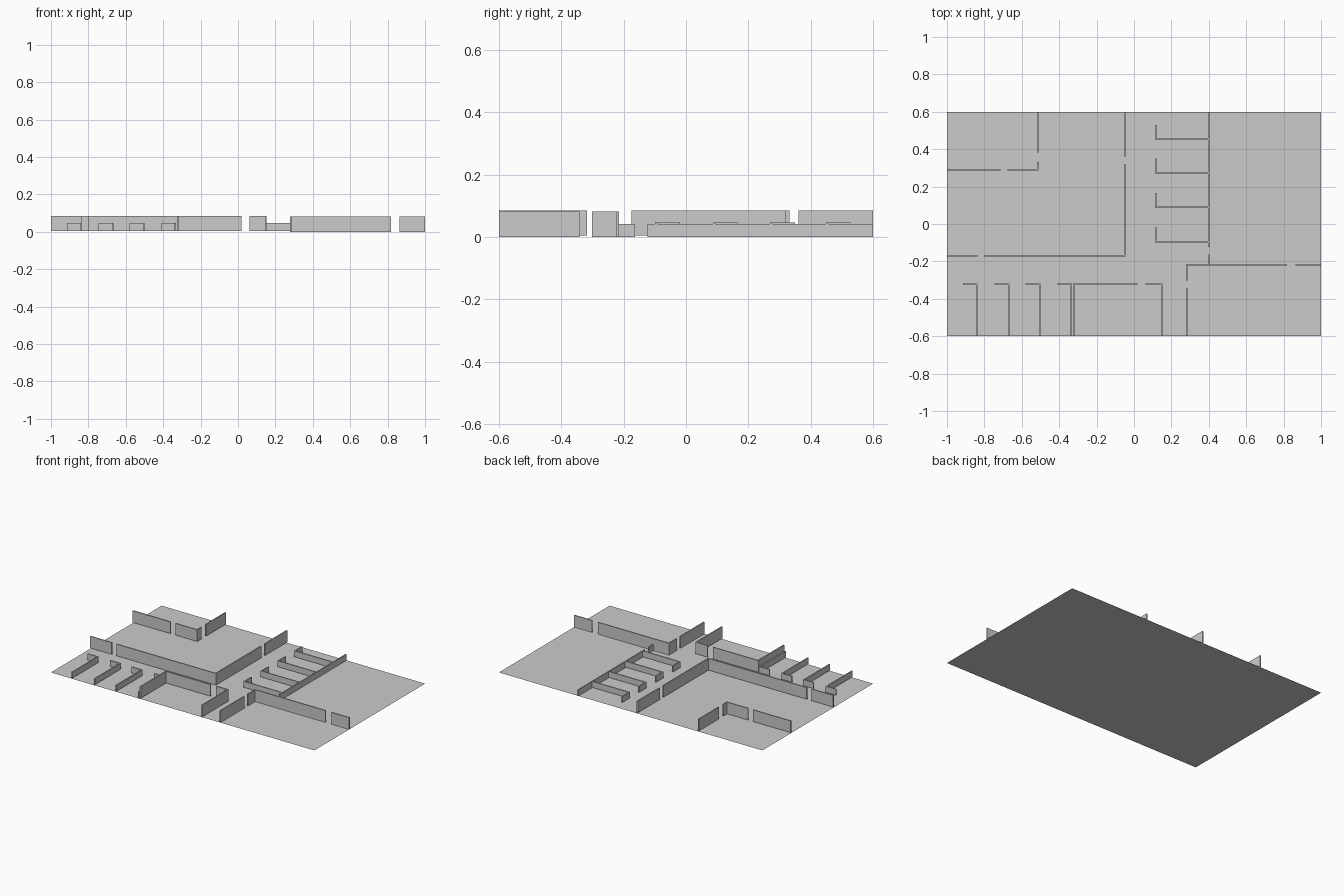
import bpy

if "Cube" in bpy.data.objects:
    bpy.data.objects.remove(bpy.data.objects["Cube"])

T = 0.008          # wall thickness
H = T / 2


def box(name, x0, x1, y0, y1, z0, z1):
    bpy.ops.mesh.primitive_cube_add(size=1, location=((x0 + x1) / 2, (y0 + y1) / 2, (z0 + z1) / 2))
    ob = bpy.context.object
    ob.name = name
    ob.scale = (x1 - x0, y1 - y0, z1 - z0)
    bpy.ops.object.transform_apply(location=False, rotation=False, scale=True)
    return ob


def wall_x(name, y, x0, x1, z):
    """Wall running along x, centred on y."""
    box(name, x0, x1, y - H, y + H, *z)


def wall_y(name, x, y0, y1, z):
    """Wall running along y, centred on x."""
    box(name, x - H, x + H, y0, y1, *z)


TALL = (0.005, 0.085)
LOW = (0.005, 0.046)
SIDE_TALL = (0.0, 0.081)
SIDE_LOW = (0.0, 0.042)

# Floor sheet
bpy.ops.mesh.primitive_plane_add(size=1)
floor = bpy.context.object
floor.name = "floor"
floor.scale = (2, 1.2, 1)
bpy.ops.object.transform_apply(location=False, rotation=False, scale=True)

# Corner closet, with two door gaps
wall_y("closet_side_wall", -0.514, 0.383, 0.6, TALL)
wall_y("closet_side_stub", -0.514, 0.286, 0.332, TALL)
wall_x("closet_front_wall", 0.29, -1, -0.714, TALL)
wall_x("closet_front_stub", 0.29, -0.676, -0.51, TALL)

# Large room
wall_y("main_side_wall_back", -0.05, 0.36, 0.6, TALL)
wall_y("main_side_wall", -0.05, -0.174, 0.32, TALL)
wall_x("main_front_wall_left", -0.17, -1, -0.838, TALL)
wall_x("main_front_wall", -0.17, -0.8, -0.046, TALL)

# Right-hand low partition and the L-shaped cubicles beside it
wall_y("low_partition", 0.4, -0.123, 0.6, SIDE_LOW)
wall_y("low_partition_stub", 0.4, -0.219, -0.163, SIDE_LOW)
for i, y in enumerate((-0.096, 0.09, 0.273, 0.452)):
    wall_x(f"side_cubicle_divider_{i}", y, 0.111, 0.4, LOW)
    wall_y(f"side_cubicle_return_{i}", 0.115, y - H, y + 0.076, LOW)

# Front-right room
wall_x("right_room_wall", -0.219, 0.279, 0.819, SIDE_TALL)
wall_x("right_room_wall_end", -0.219, 0.864, 1, SIDE_TALL)
wall_y("right_room_side_stub", 0.283, -0.301, -0.219, SIDE_TALL)
wall_y("right_room_side_wall", 0.283, -0.6, -0.341, SIDE_TALL)

# Front row of L-shaped cubicles
for i, x in enumerate((-0.84, -0.67, -0.505, -0.335)):
    wall_y(f"front_cubicle_divider_{i}", x, -0.6, -0.318, LOW)
    wall_x(f"front_cubicle_return_{i}", -0.322, x - 0.075, x + H, LOW)

# Front office
wall_y("office_left_wall", -0.322, -0.6, -0.318, TALL)
wall_x("office_back_wall", -0.322, -0.326, 0.019, TALL)
wall_x("office_back_stub", -0.322, 0.061, 0.152, TALL)
wall_y("office_right_wall", 0.148, -0.6, -0.318, TALL)
